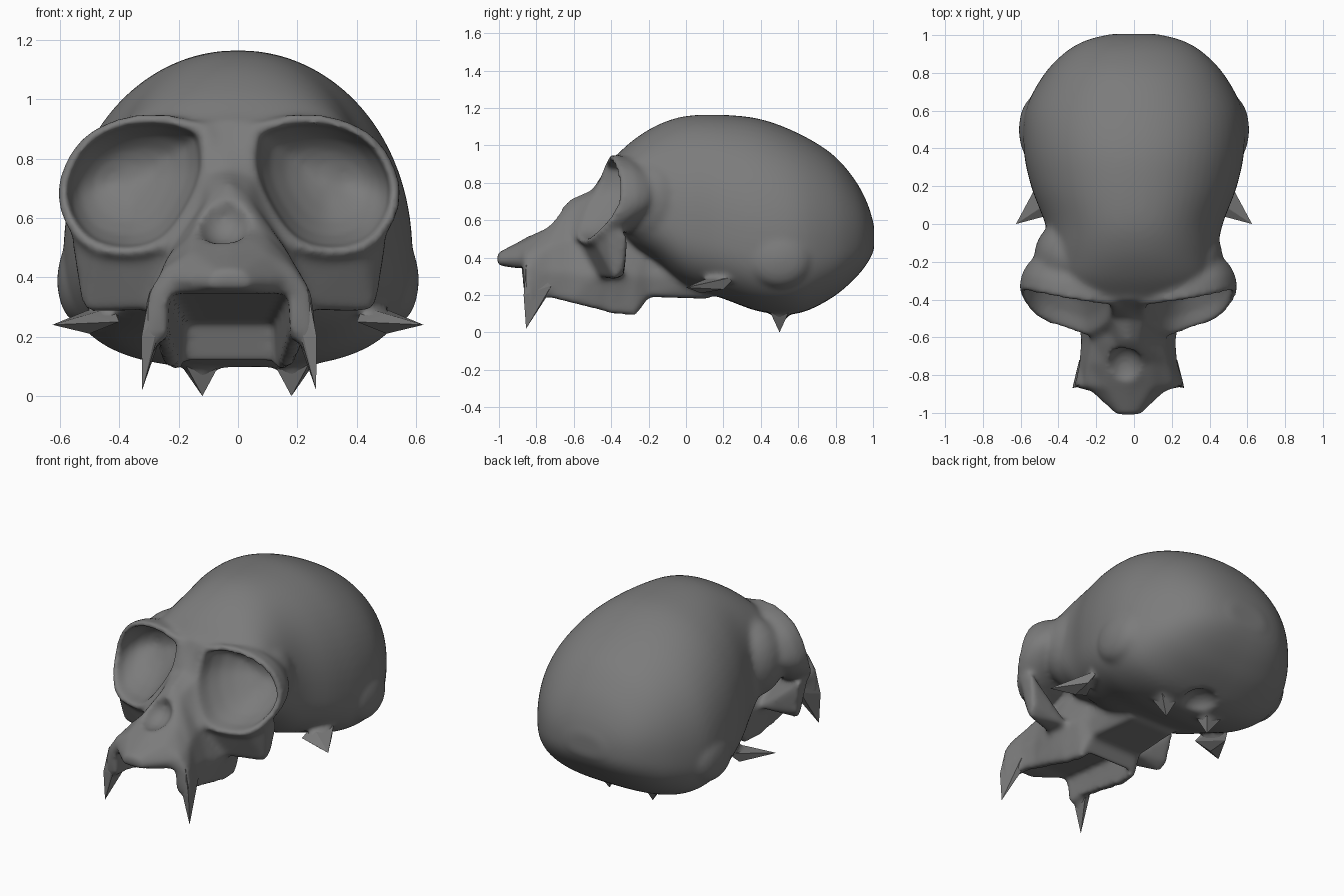
import bpy, bmesh, math
from mathutils import Vector, Matrix

if "Cube" in bpy.data.objects:
    bpy.data.objects.remove(bpy.data.objects["Cube"])

bone = bpy.data.materials.new("grey bone")
bone.diffuse_color = (0.2, 0.2, 0.2, 1)
bone.use_nodes = True
bone.node_tree.nodes["Principled BSDF"].inputs["Base Color"].default_value = bone.diffuse_color
FACE = -0.03  # the face sits slightly off the centre line


def finish(name, bm, smooth=True):
    bmesh.ops.recalc_face_normals(bm, faces=bm.faces[:])
    me = bpy.data.meshes.new(name)
    bm.to_mesh(me)
    bm.free()
    me.materials.append(bone)
    for p in me.polygons:
        p.use_smooth = smooth
    ob = bpy.data.objects.new(name, me)
    bpy.context.collection.objects.link(ob)
    return ob


def loft(bm, rings):
    rows = [[bm.verts.new(p) for p in r] for r in rings]
    n = len(rows[0])
    for a, b in zip(rows, rows[1:]):
        for i in range(n):
            j = (i + 1) % n
            bm.faces.new((a[i], a[j], b[j], b[i]))
    for r in (rows[0], rows[-1]):
        c = bm.verts.new(sum((v.co for v in r), Vector()) / n)
        for i in range(n):
            bm.faces.new((r[i], r[(i + 1) % n], c))


def hull(bm, pts, side=1, dx=0.0):
    vs = [bm.verts.new((p[0] * side + dx, p[1], p[2])) for p in pts]
    res = bmesh.ops.convex_hull(bm, input=vs)
    junk = set(res["geom_interior"]) | set(res["geom_unused"])
    junk = [v for v in junk if isinstance(v, bmesh.types.BMVert)]
    bmesh.ops.delete(bm, geom=junk, context='VERTS')


def ball(bm, c, r):
    m = Matrix.Translation(c) @ Matrix.Diagonal((*r, 1))
    bmesh.ops.create_icosphere(bm, subdivisions=3, radius=1, matrix=m)


def dense(rows, steps=4):
    # Catmull-Rom interpolation of the section parameters
    out = []
    for i in range(len(rows) - 1):
        p0, p1 = rows[max(i - 1, 0)], rows[i]
        p2, p3 = rows[i + 1], rows[min(i + 2, len(rows) - 1)]
        for s in range(steps):
            t = s / steps
            out.append([0.5 * (2 * b + (c - a) * t + (2 * a - 5 * b + 4 * c - d) * t * t
                               + (3 * b - a - 3 * c + d) * t ** 3)
                        for a, b, c, d in zip(p0, p1, p2, p3)])
    return out + [list(rows[-1])]


def section(y, w, top, mid, low, n=64):
    pts = []
    for k in range(n):
        a = math.tau * k / n
        c, s = math.cos(a), math.sin(a)
        e = 2 / (2.15 if s > 0 else 2.8)
        h = (top - mid) if s > 0 else (mid - low)
        pts.append((math.copysign(abs(c) ** e, c) * w, y,
                    mid + math.copysign(abs(s) ** e, s) * h))
    return pts


skull = bmesh.new()

# Braincase: y, half width, top, widest height, bottom
CASE = [(-0.38, 0.34, 0.94, 0.76, 0.58), (-0.28, 0.42, 1.03, 0.72, 0.46),
        (-0.15, 0.44, 1.11, 0.66, 0.37), (0.0, 0.47, 1.157, 0.58, 0.25),
        (0.2, 0.545, 1.163, 0.52, 0.18), (0.4, 0.585, 1.14, 0.48, 0.11),
        (0.6, 0.575, 1.065, 0.46, 0.10), (0.78, 0.485, 0.955, 0.47, 0.185),
        (0.9, 0.375, 0.82, 0.49, 0.285), (0.97, 0.26, 0.69, 0.5, 0.37),
        (1.006, 0.12, 0.57, 0.5, 0.44)]
loft(skull, [section(*r) for r in dense(CASE)])

# Snout and skull base: y, then half outline from ridge to underside
SNOUT = [(0.12, ((0, .5), (.1, .48), (.17, .4), (.2, .3), (.15, .18), (0, .18))),
         (-0.2, ((0, .8), (.15, .72), (.17, .45), (.2, .3), (.18, .19), (0, .19))),
         (-0.27, ((0, .95), (.2, .9), (.18, .48), (.23, .3), (.2, .09), (0, .09))),
         (-0.4, ((0, .935), (.11, .925), (.2, .5), (.26, .3), (.22, .1), (0, .1))),
         (-0.44, ((0, .855), (.1, .85), (.2, .5), (.27, .3), (.22, .115), (0, .115))),
         (-0.5, ((0, .765), (.08, .74), (.2, .5), (.27, .3), (.23, .13), (0, .13))),
         (-0.62, ((0, .715), (.06, .68), (.19, .5), (.25, .32), (.24, .16), (0, .16))),
         (-0.74, ((0, .58), (.12, .55), (.215, .46), (.26, .32), (.25, .19), (0, .19))),
         (-0.86, ((0, .505), (.13, .485), (.23, .42), (.285, .34), (.3, .19), (0, .19))),
         (-0.885, ((0, .49), (.11, .475), (.17, .43), (.2, .39), (.16, .34), (0, .34))),
         (-1.01, ((0, .425), (.04, .42), (.06, .4), (.07, .38), (.05, .36), (0, .36)))]
rings = []
for y, half in SNOUT:
    full = list(half) + [(-x, z) for x, z in half[-2:0:-1]]
    rings.append([(x + FACE, y, z) for x, z in full])
loft(skull, rings)

# Eye socket rim outline, reused for the cup and its hollow
RIM = [(.065, -.43, .91), (.2, -.41, .95), (.36, -.385, .94), (.49, -.36, .875),
       (.56, -.345, .77), (.58, -.36, .67), (.55, -.43, .57), (.47, -.51, .49),
       (.33, -.56, .465), (.2, -.6, .51), (.1, -.55, .65), (.055, -.48, .78)]
centre = sum((Vector(p) for p in RIM), Vector()) / len(RIM)


def cup(bm, side, scale, depth, lead):
    def place(p):
        return (p.x * side + FACE, p.y, p.z)
    inner = [centre + (Vector(p) - centre) * scale for p in dense(RIM + RIM[:1], 3)[:-1]]
    rows = [[place(p + Vector((0, -lead, 0))) for p in inner]] if lead else []
    for deg in (0, 18, 36, 54, 70, 83):
        a = math.radians(deg)
        rows.append([place(centre + (p - centre) * math.cos(a)
                           + Vector((0, depth * math.sin(a), 0))) for p in inner])
    loft(bm, rows)


CHEEK = [(.53, -.42, .56), (.45, -.49, .49), (.22, -.57, .5), (.25, -.47, .29),
         (.49, -.38, .28), (.5, -.33, .34), (.53, -.31, .53), (.24, -.33, .3)]
# Fangs, temple spikes and base points: fused roots plus crisp tips
FANG = [(.2, -.85, .34), (.265, -.855, .36), (.26, -.72, .25), (.22, -.72, .23),
        (.295, -.868, .2), (.25, -.86, .2), (.293, -.855, .02)]
SPIKE = [(.4, .06, .25), (.42, .14, .3), (.48, .27, .3), (.51, .2, .23),
         (.5, .08, .275), (.5, .08, .21), (.625, .0, .24)]
POINT = [(.08, .46, .13), (.22, .44, .13), (.24, .56, .13), (.1, .56, .13), (.15, .5, 0)]
TIPS = (("fang", FANG, FACE), ("temple_spike", SPIKE, 0), ("base_point", POINT, 0.03))
for side in (-1, 1):
    cup(skull, side, 1.0, 0.28, 0)
    hull(skull, CHEEK, side, FACE)
    ball(skull, (side * 0.53, 0.5, 0.39), (0.08, 0.17, 0.15))  # ear bumps
    # filler that blends the socket into the temple
    ball(skull, (side * 0.3 + FACE, -0.17, 0.7), (0.2, 0.2, 0.24))
    for _, pts, dx in TIPS:
        hull(skull, pts, side, dx)
body = finish("skull", skull)

# Hollows: sockets, mouth arch, nose opening, opening under the braincase
holes = []
for side in (-1, 1):
    bm = bmesh.new()
    cup(bm, side, 0.86, 0.25, 0.2)
    holes.append(finish("socket_cutter", bm))
bm = bmesh.new()
hull(bm, [(s * x + FACE, y, z) for s in (-1, 1) for x, y, z in
          ((.22, -1.2, -.1), (.2, -1.2, .34), (.22, -.84, -.1), (.2, -.84, .345),
           (.165, -.2, -.1), (.15, -.3, .25))])
holes.append(finish("mouth_cutter", bm))
for name, c, r in (("nose_cutter", (-0.05, -0.77, 0.605), (0.1, 0.125, 0.1)),
                   ("base_cutter", (0.03, 0.62, 0.08), (0.11, 0.11, 0.09))):
    bm = bmesh.new()
    ball(bm, c, r)
    holes.append(finish(name, bm))


def remesh(size):
    m = body.modifiers.new("fuse", 'REMESH')
    m.mode = 'VOXEL'
    m.voxel_size = size
    m.use_smooth_shade = True


remesh(0.015)
for h in holes:
    h.hide_render = True
    m = body.modifiers.new("hollow", 'BOOLEAN')
    m.operation = 'DIFFERENCE'
    m.solver = 'EXACT'
    m.object = h
remesh(0.0135)
m = body.modifiers.new("soften", 'SMOOTH')
m.factor = 0.5
m.iterations = 12

# Bake the fused skull and drop the cutters
bpy.context.view_layer.update()
baked = bpy.data.meshes.new_from_object(
    body.evaluated_get(bpy.context.evaluated_depsgraph_get()))
body.modifiers.clear()
body.data = baked
baked.materials.clear()
baked.materials.append(bone)
for p in baked.polygons:
    p.use_smooth = True
    p.material_index = 0
for h in holes:
    bpy.data.objects.remove(h)

# Crisp tips over the softened roots
for side, tag in ((-1, "left"), (1, "right")):
    for name, pts, dx in TIPS:
        bm = bmesh.new()
        hull(bm, pts, side, dx)
        finish(name + "_" + tag, bm, False)
